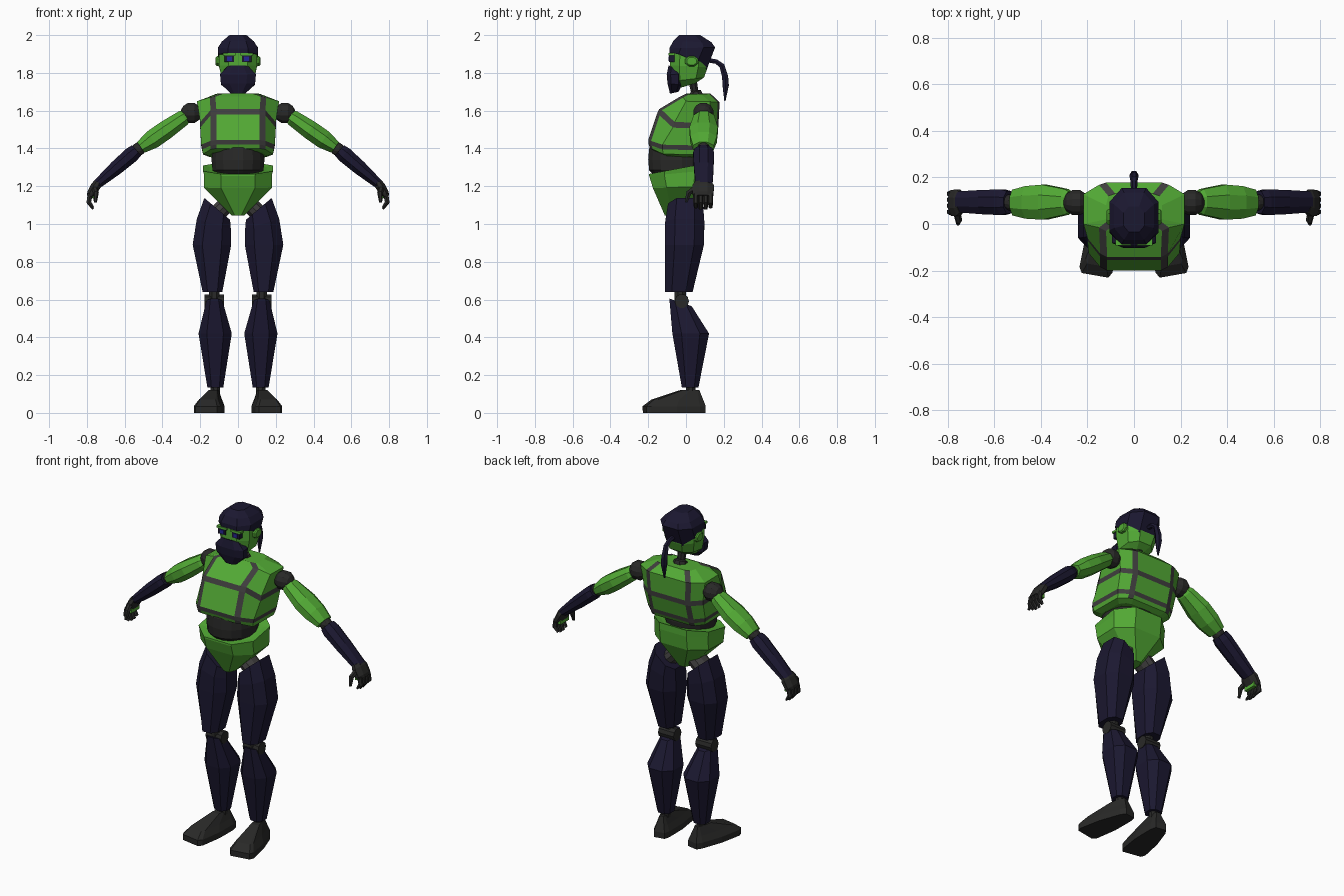
import bpy, bmesh, math
from mathutils import Vector, Matrix


def material(name, rgb):
    m = bpy.data.materials.new(name)
    m.diffuse_color = (*rgb, 1)
    return m


GREEN = material("green_plate", (0.085, 0.40, 0.035))
NAVY = material("navy_plate", (0.011, 0.009, 0.030))
DARK = material("dark_joint", (0.022, 0.022, 0.021))
STRIPE = material("grey_stripe", (0.05, 0.048, 0.048))
BLUE = material("blue_lens", (0.02, 0.02, 0.30))

OCT = [(-.5, -1), (.5, -1), (1, -.5), (1, .5), (.5, 1), (-.5, 1), (-1, .5), (-1, -.5)]
SOLE = [(-.8, -1), (.8, -1), (1, -.85), (.95, 0), (.65, .8), (.45, 1),
        (-.45, 1), (-.65, .8), (-.95, 0), (-1, -.85)]


def loft(name, rings, mats, mirror=False, pick=None):
    """Skin a stack of closed rings, with both ends capped."""
    bm = bmesh.new()
    vs = [[bm.verts.new(p) for p in r] for r in rings]
    n = len(rings[0])
    for i in range(len(vs) - 1):
        for j in range(n):
            k = (j + 1) % n
            f = bm.faces.new((vs[i][j], vs[i][k], vs[i + 1][k], vs[i + 1][j]))
            if pick:
                f.material_index = pick(i, j)
    bm.faces.new(vs[0][::-1])
    bm.faces.new(vs[-1])
    bmesh.ops.recalc_face_normals(bm, faces=bm.faces)
    me = bpy.data.meshes.new(name)
    bm.to_mesh(me)
    bm.free()
    ob = bpy.data.objects.new(name, me)
    bpy.context.collection.objects.link(ob)
    for m in mats:
        me.materials.append(m)
    if mirror:
        ob.modifiers.new("mirror", 'MIRROR')
    return ob


def ring(cx, hx, yf, zf, yb, zb, slope=0, power=1, shape=OCT):
    """Level or tilted ring, from its front (yf, zf) to its back (yb, zb)."""
    pts = []
    for a, b in shape:
        u = (b + 1) / 2
        pts.append(Vector((cx + a * hx, yf + (yb - yf) * u,
                           zf + (zb - zf) * u ** power + slope * a * hx)))
    return pts


def tube(name, path, radii, mat, ref=(0, 1, 0), n=8, mirror=True):
    """Faceted tube along a path; radii are (across, along ref)."""
    P = [Vector(p) for p in path]
    rings = []
    for i, p in enumerate(P):
        d = (P[min(i + 1, len(P) - 1)] - P[max(i - 1, 0)]).normalized()
        v = Vector(ref)
        v = (v - d * v.dot(d)).normalized()
        u = d.cross(v)
        ru, rv = radii[i]
        k = 1 / math.cos(math.pi / n)
        rings.append([p + u * ru * k * math.cos((j + .5) * math.tau / n)
                      + v * rv * k * math.sin((j + .5) * math.tau / n) for j in range(n)])
    return loft(name, rings, [mat], mirror)


def limb(name, p0, p1, stations, mat):
    a, b = Vector(p0), Vector(p1)
    return tube(name, [a.lerp(b, s[0]) for s in stations], [s[1:] for s in stations], mat)


def ball(name, c, r, mat):
    st = [-.97, -.75, -.3, .3, .75, .97]
    return tube(name, [(c[0] + r * s, c[1], c[2]) for s in st],
                [(r * math.sqrt(1 - s * s),) * 2 for s in st], mat, n=12)


def box(name, lo, hi, mat, mirror=True):
    (x, y, z), (X, Y, Z) = lo, hi
    return loft(name, [[(x, y, h), (X, y, h), (X, Y, h), (x, Y, h)] for h in (z, Z)], [mat], mirror)


# Chest with grey bands: front y, z; side y, z; half width; back y, z; stripe x
CHEST = [(-.16, 1.385, -.10, 1.36, .15, .10, 1.35, .10),
         (-.19, 1.40, -.12, 1.37, .185, .13, 1.365, .115),
         (-.197, 1.42, -.125, 1.395, .19, .14, 1.385, .115),
         (-.20, 1.445, -.125, 1.42, .195, .145, 1.41, .115),
         (-.155, 1.58, -.07, 1.51, .20, .17, 1.50, .115),
         (-.142, 1.608, -.06, 1.54, .20, .172, 1.53, .115),
         (-.03, 1.675, .0, 1.65, .217, .178, 1.645, .12),
         (0, 1.69, .02, 1.685, .12, .13, 1.69, .08)]
rings = []
for yf, zf, ys, zs, w, yb, zb, sx in CHEST:
    half = [(sx, yf, zf), (sx + .03, yf + .015, zf - .005), (w, ys, zs),
            (w, yb - .05, (zs + zb) / 2), (sx + .03, yb - .01, zb), (sx, yb, zb)]
    rings.append(half + [(-x, y, z) for x, y, z in reversed(half)])
loft("chest", rings, [GREEN, STRIPE],
     pick=lambda i, j: int(i in (2, 4) or (j in (0, 4, 6, 10) and i > 0)))

# Abdomen and pelvis
tube("abdomen", [(0, -.05, z) for z in (1.265, 1.285, 1.34, 1.40, 1.42)],
     [(.12, .125), (.135, .145), (.14, .15), (.135, .145), (.12, .13)], DARK, n=16, mirror=False)
loft("pelvis", [ring(0, .035, -.112, 1.045, .04, 1.05),
                ring(0, .18, -.175, 1.19, .115, 1.20),
                ring(0, .18, -.195, 1.255, .125, 1.285),
                ring(0, .185, -.195, 1.265, .125, 1.325),
                ring(0, .15, -.165, 1.265, .10, 1.315)], [GREEN])

# Legs
tube("hip_joint", [(.03, -.01, 1.13), (.14, -.01, 1.03)], [(.045, .06)] * 2, STRIPE, n=10)
loft("thigh", [ring(.11, .068, -.095, 1.08, .09, 1.08, slope=.85),
               ring(.128, .09, -.11, 1.0, .097, 1.0, slope=.3),
               ring(.138, .102, -.112, .89, .095, .89),
               ring(.135, .052, -.112, .64, .035, .64)], [NAVY], True)
tube("knee_link", [(.125, -.03, .55), (.125, -.03, .66)], [(.028, .03)] * 2, DARK)
tube("knee_joint", [(.073, -.022, .592), (.177, -.022, .592)], [(.036, .036)] * 2, DARK, n=10)
loft("shin", [ring(.125, .042, -.088, .605, .03, .565),
              ring(.121, .088, -.072, .42, .122, .42),
              ring(.12, .042, -.022, .135, .066, .135)], [NAVY], True)
tube("ankle", [(.12, .025, .10), (.12, .025, .15)], [(.025, .025)] * 2, DARK)
turn = Matrix.Translation((.125, .02, 0)) @ Matrix.Rotation(math.radians(10), 4, 'Z')
foot = [ring(0, hx, yf - .02, z, yb - .02, z, shape=SOLE) for z, hx, yf, yb in
        ((0, .072, -.222, .10), (.035, .072, -.224, .10), (.07, .052, -.18, .088), (.12, .024, -.03, .07))]
loft("foot", [[turn @ p for p in r] for r in foot], [DARK], True)

# Arms
ball("shoulder_joint", (.248, .092, 1.588), .056, DARK)
limb("upper_arm", (.275, .095, 1.572), (.515, .092, 1.405),
     [(0, .033, .045), (.06, .042, .055), (.45, .05, .075), (.75, .05, .07), (1, .034, .055)], GREEN)
ball("elbow_joint", (.527, .093, 1.396), .036, DARK)
limb("forearm", (.537, .093, 1.39), (.752, .095, 1.205),
     [(0, .036, .048), (.12, .042, .055), (.5, .038, .052), (1, .024, .045)], NAVY)
limb("palm", (.742, .092, 1.22), (.785, .09, 1.145),
     [(0, .02, .045), (.25, .026, .056), (.8, .024, .056), (1, .016, .05)], DARK)
for i in range(4):
    y = .052 + .026 * i
    tip = 1.075 + .008 * abs(i - 1.5)
    tube(f"finger_{i + 1}", [(.782, y, 1.16), (.79, y, 1.115), (.767, y, tip)],
         [(.013, .012), (.013, .012), (.006, .009)], DARK, n=6)
tube("thumb", [(.76, .05, 1.19), (.752, .015, 1.165), (.755, .0, 1.115)],
     [(.014, .014), (.014, .013), (.007, .007)], DARK, ref=(1, 0, 0), n=6)
box("palm_pad", (.752, .05, 1.135), (.77, .13, 1.165), GREEN)

# Neck and head
tube("neck", [(0, .055, 1.67), (0, .05, 1.70), (0, .045, 1.705), (0, .035, 1.76)],
     [(.045, .04), (.035, .03), (.022, .02), (.025, .022)], DARK, mirror=False)
loft("face", [ring(0, .045, -.05, 1.715, .05, 1.745),
              ring(0, .085, -.075, 1.755, .095, 1.775),
              ring(0, .10, -.084, 1.84, .115, 1.83),
              ring(0, .10, -.084, 1.915, .125, 1.915)], [GREEN])
loft("cap", [ring(0, .104, -.088, 1.905, .11, 1.82, power=2),
             ring(0, .106, -.088, 1.93, .154, 1.935),
             ring(0, .085, -.068, 1.968, .135, 1.962),
             ring(0, .045, -.035, 2.0, .075, 2.0)], [NAVY])
loft("mask", [ring(0, .04, -.085, 1.69, -.04, 1.70),
              ring(0, .09, -.098, 1.745, -.02, 1.735),
              ring(0, .095, -.102, 1.79, -.02, 1.795),
              ring(0, .055, -.092, 1.84, -.04, 1.82)], [NAVY])
box("eye_socket", (.022, -.089, 1.858), (.072, -.06, 1.892), NAVY)
box("eye_lens", (.033, -.092, 1.864), (.058, -.06, 1.886), BLUE)
box("brow", (.012, -.092, 1.892), (.08, -.06, 1.904), GREEN)
tube("ear", [(.09, .03, 1.862), (.112, .03, 1.862), (.118, .03, 1.862)],
     [(.028, .036), (.026, .034), (.02, .026)], GREEN, n=8)
tube("ponytail", [(0, .125, 1.865), (0, .16, 1.86), (0, .19, 1.838), (0, .207, 1.78),
                  (0, .21, 1.735), (0, .206, 1.65)],
     [(.012, .012), (.012, .012), (.014, .014), (.016, .017), (.017, .017), (.003, .004)],
     NAVY, ref=(1, 0, 0), n=6, mirror=False)
